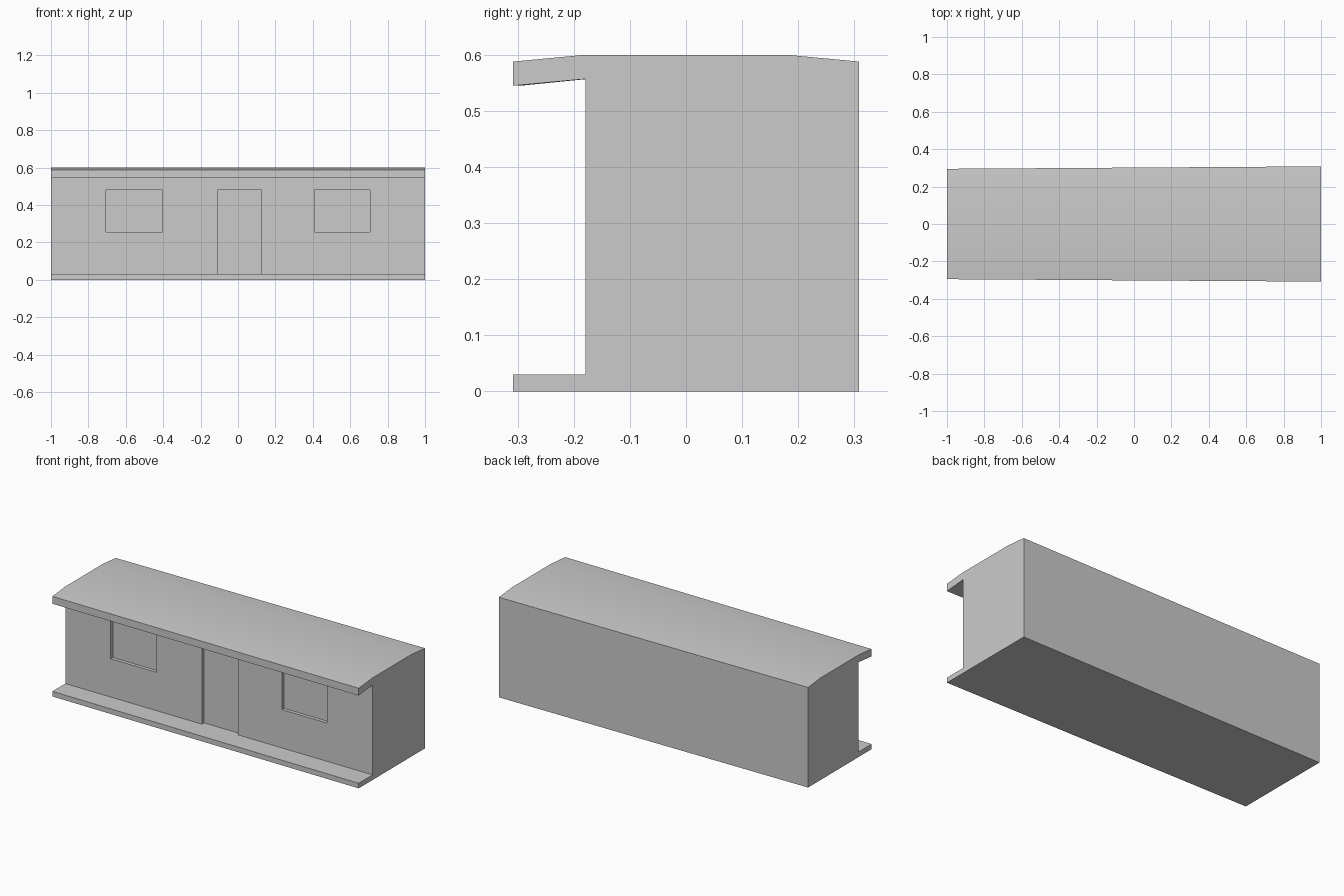
import bpy, bmesh
from mathutils import Vector

cube = bpy.data.objects.get("Cube")
if cube:
    bpy.data.objects.remove(cube, do_unlink=True)

WALL_Z = (0.03, 0.557)
RECESS = 0.02


def make_material(name, rgb):
    mat = bpy.data.materials.new(name)
    mat.use_nodes = True
    mat.diffuse_color = (*rgb, 1)
    mat.node_tree.nodes["Principled BSDF"].inputs["Base Color"].default_value = (*rgb, 1)
    return mat


def profile(wide, wall):
    """Cross-section (y, z): floor, porch, front wall, eave, roof, back."""
    return [(wide, 0), (-wide, 0), (-wide, WALL_Z[0]), (-wall, WALL_Z[0]),
            (-wall, WALL_Z[1]), (-wide, 0.545), (-wide, 0.588),
            (-0.18, 0.6), (0.18, 0.6), (wide, 0.588)]


# Long shell, slightly narrower at its right end
bm = bmesh.new()
ends = [[bm.verts.new((x, y, z)) for y, z in profile(wide, wall)]
        for x, wide, wall in ((-1, 0.295, 0.175), (1, 0.308, 0.179))]
count = len(ends[0])
for i in range(count):
    j = (i + 1) % count
    bm.faces.new((ends[0][i], ends[0][j], ends[1][j], ends[1][i]))
for ring in ends:
    bm.faces.new(ring)
bmesh.ops.recalc_face_normals(bm, faces=bm.faces[:])


def front_wall():
    return [f for f in bm.faces if f.normal.y < -0.9
            and -0.2 < f.calc_center_median().y < -0.15]


# Recessed door and windows: x range, z range
openings = [(-0.705, -0.405, 0.255, 0.48),
            (-0.11, 0.125, WALL_Z[0], 0.48),
            (0.41, 0.705, 0.255, 0.48)]


def cut_wall(point, normal):
    faces = front_wall()
    edges = {e for f in faces for e in f.edges}
    bmesh.ops.bisect_plane(bm, geom=faces + list(edges), plane_co=point,
                           plane_no=normal, dist=1e-5)


for z in (0.255, 0.48):
    cut_wall((0, 0, z), (0, 0, 1))
for x in sorted(x for o in openings for x in o[:2]):
    cut_wall((x, 0, 0), (1, 0, 0))

for x0, x1, z0, z1 in openings:
    panel = []
    for f in front_wall():
        c = f.calc_center_median()
        if x0 < c.x < x1 and z0 < c.z < z1:
            panel.append(f)
    # Merge the panel into one face, then push it into the wall
    if len(panel) > 1:
        panel = bmesh.ops.dissolve_faces(bm, faces=panel, use_verts=False)["region"]
    pushed = bmesh.ops.extrude_discrete_faces(bm, faces=panel)["faces"]
    verts = list({v for f in pushed for v in f.verts})
    bmesh.ops.translate(bm, verts=verts, vec=Vector((0, RECESS, 0)))

bmesh.ops.recalc_face_normals(bm, faces=bm.faces[:])
mesh = bpy.data.meshes.new("cabin_shell")
bm.to_mesh(mesh)
bm.free()
mesh.materials.append(make_material("light_grey", (0.6, 0.6, 0.6)))
cabin = bpy.data.objects.new("cabin_shell", mesh)
bpy.context.collection.objects.link(cabin)

# Soft roof curve, crisp corners
bpy.ops.object.select_all(action="DESELECT")
cabin.select_set(True)
bpy.context.view_layer.objects.active = cabin
bpy.ops.object.shade_smooth_by_angle()
